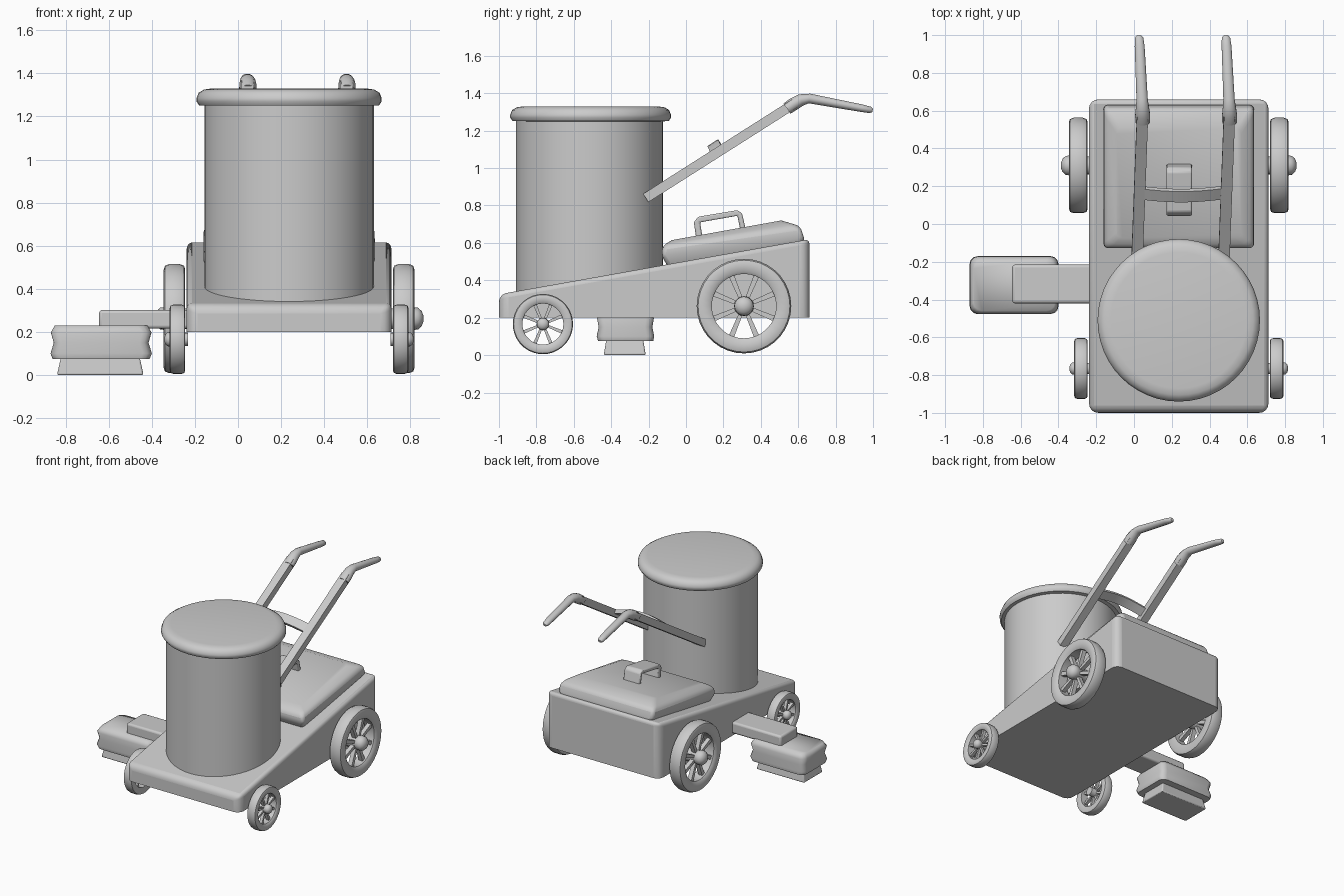
import bpy, bmesh, math
from mathutils import Vector, Matrix

if "Cube" in bpy.data.objects:
    bpy.data.objects.remove(bpy.data.objects["Cube"])

CX = 0.237  # centre line of the cart body


def finish(name, bm, bevel=0, segs=3, weighted=False, angle=35):
    bmesh.ops.recalc_face_normals(bm, faces=bm.faces)
    me = bpy.data.meshes.new(name)
    bm.to_mesh(me)
    bm.free()
    ob = bpy.data.objects.new(name, me)
    bpy.context.collection.objects.link(ob)
    if bevel:
        m = ob.modifiers.new("Bevel", 'BEVEL')
        m.width, m.segments = bevel, segs
        m.limit_method = 'WEIGHT' if weighted else 'ANGLE'
        m.angle_limit = math.radians(30)
    bpy.ops.object.select_all(action='DESELECT')
    bpy.context.view_layer.objects.active = ob
    ob.select_set(True)
    bpy.ops.object.shade_smooth_by_angle(angle=math.radians(angle))
    return ob


def prism(bm, profile, x0, x1):
    """Extrude a (y, z) outline across x."""
    a = [bm.verts.new((x0, y, z)) for y, z in profile]
    b = [bm.verts.new((x1, y, z)) for y, z in profile]
    n = len(a)
    bm.faces.new(a)
    bm.faces.new(b[::-1])
    for i in range(n):
        j = (i + 1) % n
        bm.faces.new((a[i], b[i], b[j], a[j]))


def loft(bm, rings, cap=True, closed=False):
    """Skin a list of point rings."""
    vs = [[bm.verts.new(p) for p in r] for r in rings]
    n = len(vs[0])
    for k in range(len(vs) if closed else len(vs) - 1):
        a, b = vs[k], vs[(k + 1) % len(vs)]
        for i in range(n):
            j = (i + 1) % n
            bm.faces.new((a[i], a[j], b[j], b[i]))
    if cap and not closed:
        bm.faces.new(vs[0])
        bm.faces.new(vs[-1])


def lathe(bm, profile, mat, n=32, closed=False):
    """Spin (radius, height) points about the local z axis of mat."""
    loft(bm, [[mat @ Vector((r * math.cos(2 * math.pi * i / n), r * math.sin(2 * math.pi * i / n), h))
               for i in range(n)] for r, h in profile], closed=closed)


def sweep(bm, pts, sizes, side, n):
    """Sweep an n-sided section (half width, half thickness) along a path."""
    pts = [Vector(p) for p in pts]
    side = Vector(side).normalized()
    k = math.sqrt(2) if n == 4 else 1
    rings = []
    for i, p in enumerate(pts):
        t = (pts[min(i + 1, len(pts) - 1)] - pts[max(i - 1, 0)]).normalized()
        nor = t.cross(side).normalized()
        w, h = sizes[i]
        ang = [2 * math.pi * (j + 0.5) / n for j in range(n)]
        rings.append([p + side * math.cos(a) * w * k + nor * math.sin(a) * h * k for a in ang])
    loft(bm, rings)


def box_rings(bm, levels):
    """Stack of rectangles: (x0, x1, y0, y1, z)."""
    loft(bm, [[(x0, y0, z), (x1, y0, z), (x1, y1, z), (x0, y1, z)] for x0, x1, y0, y1, z in levels])


# wedge-shaped body: sharp underside, rounded corners
bm = bmesh.new()
prism(bm, [(-1, 0.2), (0.66, 0.2), (0.66, 0.62), (-1, 0.325)], CX - 0.475, CX + 0.475)
w = bm.edges.layers.float.new("bevel_weight_edge")
for e in bm.edges:
    a, b = (v.co for v in e.verts)
    if abs(a.x - b.x) < 1e-4 and abs(a.y - b.y) < 1e-4:
        e[w] = 1.0
    elif min(a.z, b.z) > 0.25:
        e[w] = 0.8 if max(a.y, b.y) < 0 else 0.5
finish("body", bm, 0.05, 4, True)

# drum and its rounded lid
bm = bmesh.new()
lathe(bm, [(0.393, 0.3), (0.393, 1.27)], Matrix.Translation((CX, -0.515, 0)), 48)
finish("drum", bm)
bm = bmesh.new()
lathe(bm, [(0.393, 1.25), (0.418, 1.252), (0.43, 1.27), (0.43, 1.285), (0.42, 1.31), (0.395, 1.325), (0.36, 1.33)],
      Matrix.Translation((CX, -0.51, 0)), 48)
finish("drum_lid", bm, angle=50)

# rear hatch cover, following the slope
bm = bmesh.new()
loft(bm, [[(CX + sx * hx, y, z) for y, z, sx in
           ((y0, z0, -1), (y0, z0, 1), (y1, z1, 1), (y1, z1, -1))]
          for hx, y0, z0, y1, z1 in ((0.37, -0.09, 0.46, 0.63, 0.59), (0.398, -0.13, 0.53, 0.63, 0.63),
                                     (0.395, -0.125, 0.585, 0.61, 0.69), (0.33, -0.075, 0.615, 0.51, 0.72))])
finish("hatch_cover", bm, 0.022, 3, angle=50)
bm = bmesh.new()
prism(bm, [(0.055, 0.62), (0.042, 0.71), (0.065, 0.74), (0.275, 0.775), (0.3, 0.757), (0.32, 0.67),
           (0.29, 0.67), (0.275, 0.745), (0.075, 0.71), (0.09, 0.62)], CX - 0.065, CX + 0.07)
finish("hatch_handle", bm, 0.008, 2)

# push bars with bent grips
for label, x in (("left", 0.015), ("right", 0.475)):
    bm = bmesh.new()
    sweep(bm, [(x, -0.215, 0.84), (x + 0.03, 0.58, 1.345)], [(0.03, 0.026)] * 2, (1, 0, 0), 4)
    finish(label + "_push_bar", bm)
    bm = bmesh.new()
    sweep(bm, [(x + 0.031, 0.54, 1.318), (x + 0.031, 0.575, 1.342), (x + 0.03, 0.615, 1.364), (x + 0.028, 0.66, 1.372),
               (x + 0.015, 0.94, 1.32), (x + 0.012, 0.985, 1.311), (x + 0.011, 0.998, 1.308)],
          [(0.04, 0.034), (0.041, 0.036), (0.036, 0.033), (0.031, 0.027), (0.027, 0.021), (0.023, 0.018),
           (0.012, 0.01)], (1, 0, 0), 12)
    finish(label + "_grip", bm, angle=45)

# bowed cross bar between the push bars
bm = bmesh.new()
path = []
for i in range(9):
    t = i / 8
    bow = math.sin(math.pi * t)
    path.append((0.035 + 0.43 * t, 0.165 - 0.015 * bow, 1.09 + 0.035 * bow))
sweep(bm, path, [(0.034, 0.013)] * 9, (0, 0.84, 0.54), 4)
finish("cross_bar", bm)


# spoked wheels, outward side along the sign s
def wheel(name, s, y, z, R, wid, hub_out, spokes=8):
    mat = Matrix.Translation((CX + s * 0.482, y, z)) @ Matrix.Rotation(s * math.pi / 2, 4, 'Y')
    ri = R * 0.68
    bm = bmesh.new()
    lathe(bm, [(ri, 0.1 * wid), (R * 0.9, 0), (R * 0.97, 0.06 * wid), (R, 0.25 * wid), (R, 0.75 * wid),
               (R * 0.97, 0.94 * wid), (R * 0.9, wid), (R * 0.74, 0.96 * wid), (ri, 0.85 * wid)], mat, 36, True)
    finish(name + "_tyre", bm, angle=40)
    bm = bmesh.new()
    rh = R * 0.21
    lathe(bm, [(rh * 0.9, -0.012), (rh * 0.9, wid * 0.75), (rh, wid * 0.9), (rh * 0.95, wid + hub_out * 0.4),
               (rh * 0.65, wid + hub_out * 0.8), (rh * 0.25, wid + hub_out)], mat, 16)
    for i in range(spokes):
        m = mat @ Matrix.Rotation(2 * math.pi * (i + 0.5) / spokes, 4, 'Z')
        a, b, h = R * 0.15, R * 0.72, R * 0.045
        loft(bm, [[m @ Vector((r, dy, dz)) for dy, dz in
                   ((-h * k, wid * 0.4), (h * k, wid * 0.4), (h * k, wid * 0.72), (-h * k, wid * 0.72))]
                  for r, k in ((a, 0.9), (b, 1.3))])
    finish(name + "_hub_and_spokes", bm, angle=40)


for label, s in (("left", -1), ("right", 1)):
    wheel(label + "_rear_wheel", s, 0.31, 0.262, 0.253, 0.1, 0.042)
    wheel(label + "_front_wheel", s, -0.765, 0.166, 0.161, 0.072, 0.025)

# side brush on an arm
bm = bmesh.new()
box_rings(bm, [(-0.645, -0.2, -0.42, -0.215, 0.215), (-0.645, -0.2, -0.42, -0.215, 0.302)])
finish("brush_arm", bm, 0.015)
bm = bmesh.new()
box_rings(bm, [(-0.86, -0.41, -0.47, -0.175, 0.075), (-0.87, -0.4, -0.477, -0.17, 0.1),
               (-0.855, -0.415, -0.467, -0.18, 0.15), (-0.868, -0.402, -0.475, -0.172, 0.2),
               (-0.85, -0.42, -0.46, -0.19, 0.23)])
vert = [e for e in bm.edges if abs(e.verts[0].co.z - e.verts[1].co.z) > 0.01]
bmesh.ops.bevel(bm, geom=vert, offset=0.04, segments=3, profile=0.5, affect='EDGES')
finish("brush_block", bm, angle=60)
bm = bmesh.new()
box_rings(bm, [(-0.84, -0.438, -0.44, -0.215, 0), (-0.82, -0.458, -0.425, -0.23, 0.09)])
finish("brush_bristles", bm, 0.008, 2)
